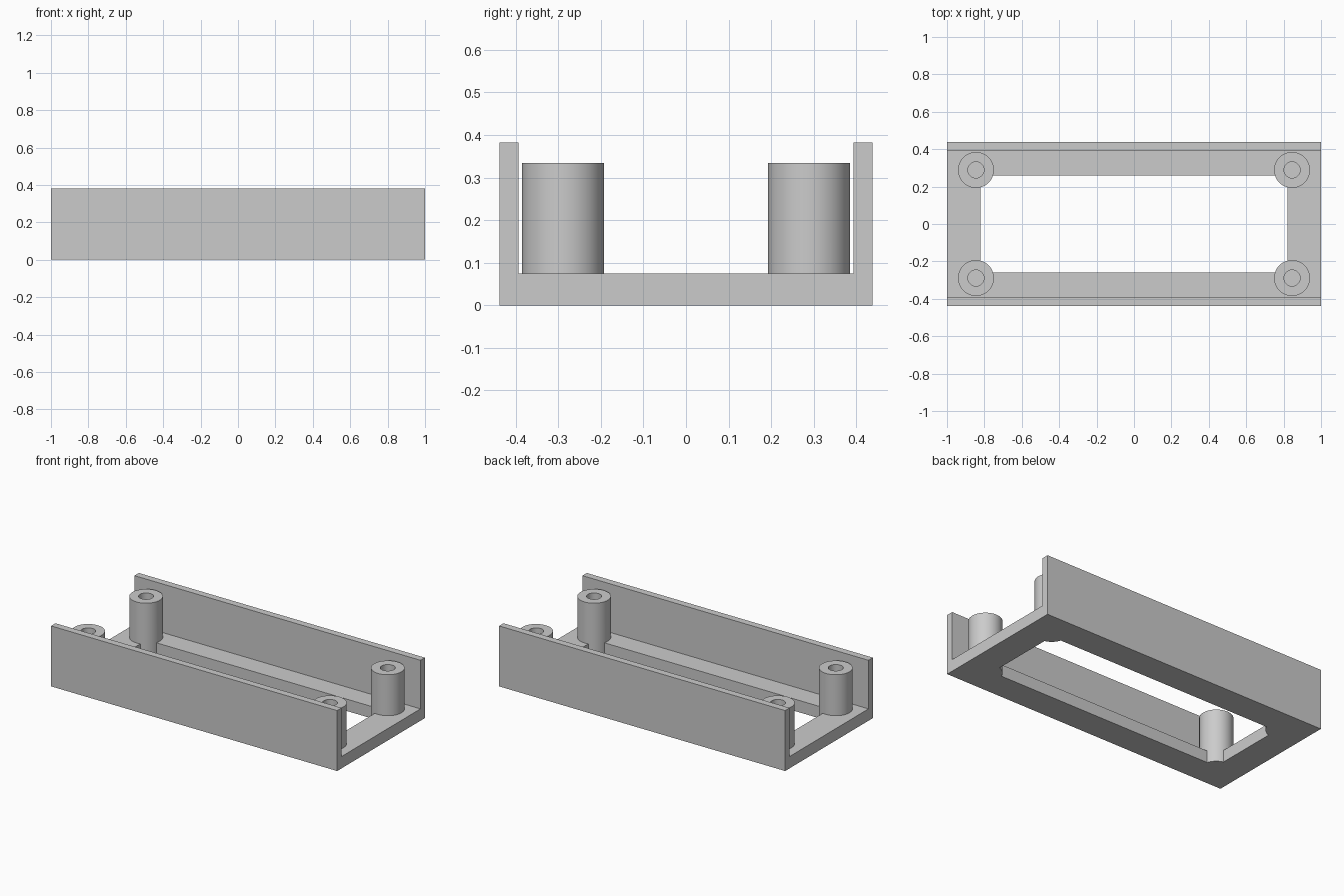
import bpy
import bmesh
import math
from mathutils import Matrix

cube = bpy.data.objects.get("Cube")
if cube:
    bpy.data.objects.remove(cube, do_unlink=True)

# Main dimensions
HALF_X, HALF_Y = 1.0, 0.438
FLOOR, WALL_TOP, WALL_IN = 0.075, 0.382, 0.394
OPEN_X, OPEN_Y = 0.82, 0.26
POST_X, POST_Y, POST_R, POST_TOP = 0.845, 0.289, 0.096, 0.334
BORE_R = 0.043

grey = bpy.data.materials.new("plain grey")
grey.use_nodes = True
colour = (0.6, 0.6, 0.6, 1)
grey.diffuse_color = colour
grey.node_tree.nodes["Principled BSDF"].inputs["Base Color"].default_value = colour


def make_object(name, bm):
    bmesh.ops.recalc_face_normals(bm, faces=bm.faces)
    mesh = bpy.data.meshes.new(name)
    bm.to_mesh(mesh)
    bm.free()
    mesh.materials.append(grey)
    obj = bpy.data.objects.new(name, mesh)
    bpy.context.collection.objects.link(obj)
    return obj


def corner_cylinders(name, radius, z0, z1):
    """Four upright cylinders, one at each corner."""
    bm = bmesh.new()
    for sx in (-1, 1):
        for sy in (-1, 1):
            place = Matrix.Translation((sx * POST_X, sy * POST_Y, (z0 + z1) / 2))
            bmesh.ops.create_cone(bm, cap_ends=True, segments=64, radius1=radius,
                                  radius2=radius, depth=z1 - z0, matrix=place)
    return make_object(name, bm)


def combine(target, tool, operation):
    """Apply a boolean and discard the tool."""
    tool.hide_render = True
    mod = target.modifiers.new(operation.lower(), 'BOOLEAN')
    mod.operation, mod.solver, mod.object = operation, 'EXACT', tool
    with bpy.context.temp_override(object=target, active_object=target):
        bpy.ops.object.modifier_apply(modifier=mod.name)
    bpy.data.objects.remove(tool, do_unlink=True)


# Tray: channel profile with two side walls, extruded along x
half = [(HALF_Y, 0), (HALF_Y, WALL_TOP), (WALL_IN, WALL_TOP), (WALL_IN, FLOOR)]
profile = half + [(-y, z) for y, z in reversed(half)]
bm = bmesh.new()
face = bm.faces.new([bm.verts.new((-HALF_X, y, z)) for y, z in profile])
grown = bmesh.ops.extrude_face_region(bm, geom=[face], use_keep_orig=True)
verts = [g for g in grown["geom"] if isinstance(g, bmesh.types.BMVert)]
bmesh.ops.translate(bm, verts=verts, vec=(2 * HALF_X, 0, 0))
tray = make_object("tray_with_posts", bm)

# Rectangular floor opening
bm = bmesh.new()
bmesh.ops.create_cube(bm, size=1, matrix=Matrix.Diagonal((2 * OPEN_X, 2 * OPEN_Y, 1, 1)))
combine(tray, make_object("opening_cutter", bm), 'DIFFERENCE')

# Corner posts with blind screw bores
combine(tray, corner_cylinders("corner_posts", POST_R, 0, POST_TOP), 'UNION')
combine(tray, corner_cylinders("bore_cutter", BORE_R, FLOOR, POST_TOP + 0.1), 'DIFFERENCE')

# Smooth posts, sharp edges elsewhere
bpy.ops.object.select_all(action='DESELECT')
tray.select_set(True)
bpy.context.view_layer.objects.active = tray
bpy.ops.object.shade_smooth_by_angle(angle=math.radians(30))
